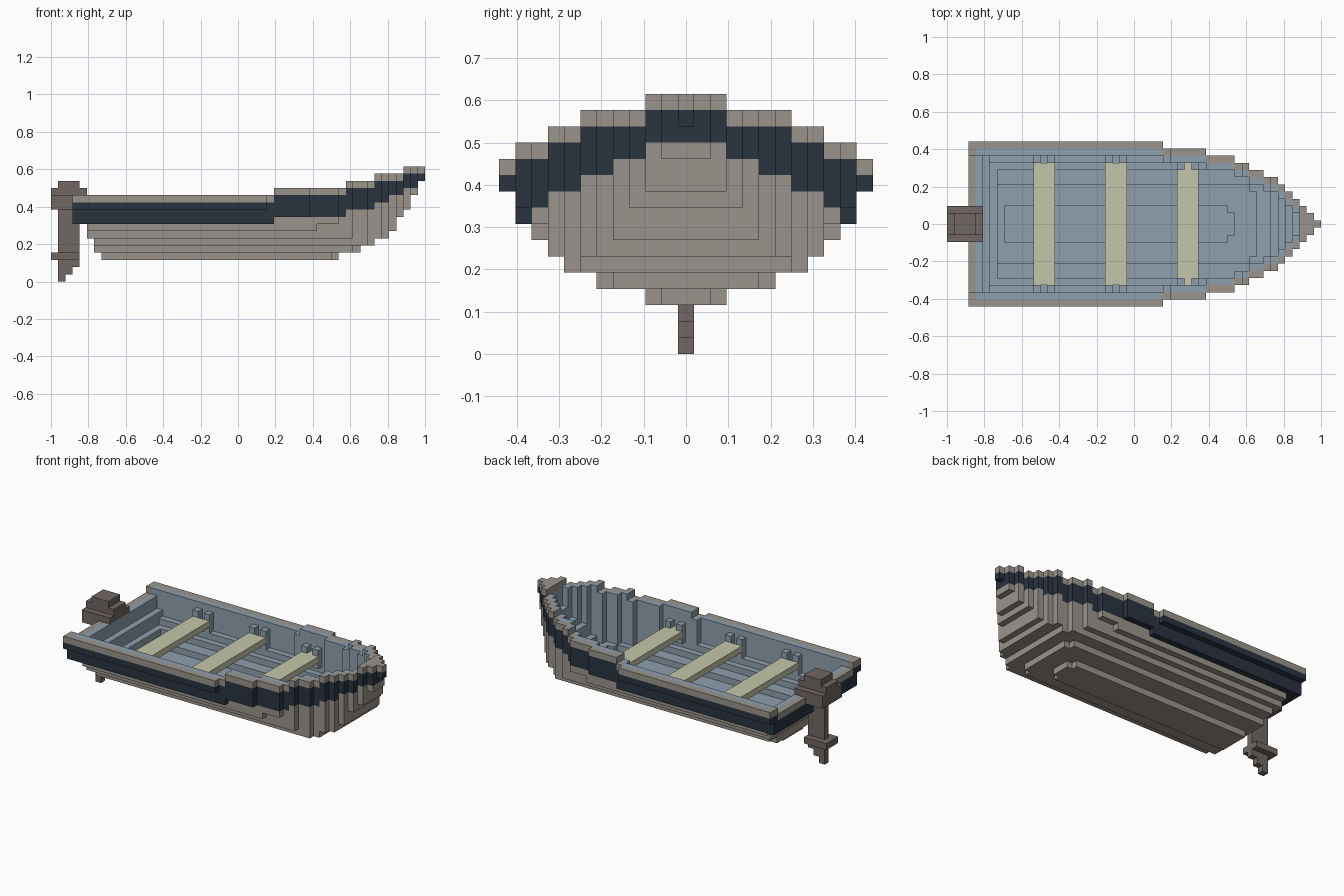
import bpy
import bmesh
from mathutils import Vector

UNIT = 1 / 26          # edge of one block

old = bpy.data.objects.get("Cube")
if old:
    bpy.data.objects.remove(old, do_unlink=True)


def material(name, rgb):
    linear = [((c / 255 + 0.055) / 1.055) ** 2.4 for c in rgb] + [1]
    mat = bpy.data.materials.new(name)
    mat.use_nodes = True
    mat.diffuse_color = linear
    mat.node_tree.nodes["Principled BSDF"].inputs["Base Color"].default_value = linear
    return mat


GREY = material("weathered grey", (154, 148, 140))
NAVY = material("navy band", (42, 51, 64))
BLUE = material("interior blue", (143, 160, 174))
WOOD = material("pale seat", (197, 198, 170))
MOTOR = material("motor brown", (112, 103, 100))

SIDES = [Vector(d) for d in ((1, 0, 0), (-1, 0, 0), (0, 1, 0),
                             (0, -1, 0), (0, 0, 1), (0, 0, -1))]


def build(name, cells, mats, paint=None):
    """Skin a set of blocks, keeping only the exposed faces."""
    mesh = bpy.data.meshes.new(name)
    bm = bmesh.new()
    for cell in sorted(cells):
        centre = Vector(cell) + Vector((0.5, 0, 0.5))
        for d in SIDES:
            near = tuple(int(a + b) for a, b in zip(cell, d))
            if near in cells:
                continue
            u = Vector((d.y, d.z, d.x))
            v = d.cross(u)
            corners = [centre + (d + u * a + v * b) / 2
                       for a, b in ((-1, -1), (1, -1), (1, 1), (-1, 1))]
            face = bm.faces.new([bm.verts.new(((p.x - 26) * UNIT, p.y * UNIT, p.z * UNIT))
                                 for p in corners])
            if paint:
                face.material_index = paint(cell, near, d)
    bmesh.ops.remove_doubles(bm, verts=bm.verts, dist=UNIT / 50)
    bm.to_mesh(mesh)
    bm.free()
    for mat in mats:
        mesh.materials.append(mat)
    obj = bpy.data.objects.new(name, mesh)
    bpy.context.collection.objects.link(obj)


def box(x0, x1, half, z0, z1):
    return {(i, j, k) for i in range(x0, x1)
            for j in range(-half, half + 1) for k in range(z0, z1)}


def step(i, table):
    """First value whose limit lies beyond i."""
    return next((value for limit, value in table if i < limit), -1)


# Hull plan, sheer line and painted band, all stepped along the length
def rim(i):
    if i >= 46:
        return 51 - i
    return step(i, ((30, 11), (36, 10), (40, 9), (42, 8), (44, 7), (46, 6)))


def top(i, j):
    if i < 5 and abs(j) < 10:      # lowered transom between the corner blocks
        return 11
    return step(i, ((31, 12), (41, 13), (45, 14), (49, 15), (52, 16)))


def band(i):
    return step(i, ((31, 8), (41, 9), (45, 10), (47, 11), (49, 12), (52, 13)))


def widest(i, k):
    """Half width of a layer before the bow narrows it."""
    if k == 7:
        return 9 if i < 37 else 8
    if k == 8:
        return 10 if i < 31 else 9
    return step(k, ((4, 2), (5, 5), (6, 7), (7, 8), (10, 10), (99, 11)))


def stern_end(k):
    return step(k, ((4, 7), (6, 6), (8, 5), (99, 3)))


def bow_end(k):
    return step(k, ((4, 40), (5, 43), (6, 45), (7, 47), (9, 48),
                    (10, 49), (12, 50), (14, 51), (99, 52)))


def outer(i, j, k):
    if k < 3 or k >= top(i, j) or not stern_end(k) <= i < bow_end(k):
        return False
    half = min(widest(i, k), rim(i))
    if k < 5 and i == bow_end(k) - 1:      # clipped front corners
        half -= 1
    return abs(j) <= half


def inset(i, j, n):
    """Inside the rim by n blocks, short of the solid stem."""
    return 3 + n <= i < 49 and all(abs(j) + n - s <= rim(i + s) for s in range(n + 1))


def cavity(i, j, k):
    if k < 4 or k >= top(i, j) or i >= bow_end(k) - 2 or not inset(i, j, 2):
        return False
    if not (outer(i, abs(j) + 1, k) and outer(i + 1, j, k)):
        return False
    return k > 8 or (outer(i, j, k - 1) and outer(i - 1, j, k - 1))


def hull_paint(cell, near, d):
    i, j, k = cell
    last = top(i, j) - 1
    if cavity(*near) or (k == last and inset(i, j, 1) and d.z >= 0):
        return 2
    return 1 if band(i) <= k < last else 0


hull = {c for c in box(3, 52, 11, 3, 16) if outer(*c) and not cavity(*c)}
build("hull", hull, (GREY, NAVY, BLUE), hull_paint)

# Bench seats, each held by two blocks on either side
for name, x, side in (("rear_seat", 12, 9), ("middle_seat", 22, 9), ("front_seat", 32, 8)):
    brackets = {(x + s, y, k) for s in (0, 2) for y in (-side, side) for k in (8, 9, 10)}
    build(name, box(x, x + 3, 8, 9, 10) - brackets, (WOOD,))
    build(name + "_brackets", brackets - hull, (BLUE,))

# Outboard motor: stepped head, cap, leg, plate and skeg
motor = box(0, 5, 2, 10, 12) | box(0, 5, 1, 12, 13) | box(1, 4, 1, 13, 14)
motor |= box(1, 4, 0, 2, 10) | box(0, 4, 1, 3, 4)
motor |= box(1, 3, 0, 1, 2) | box(1, 2, 0, 0, 1)
build("outboard_motor", motor - hull, (MOTOR,))
